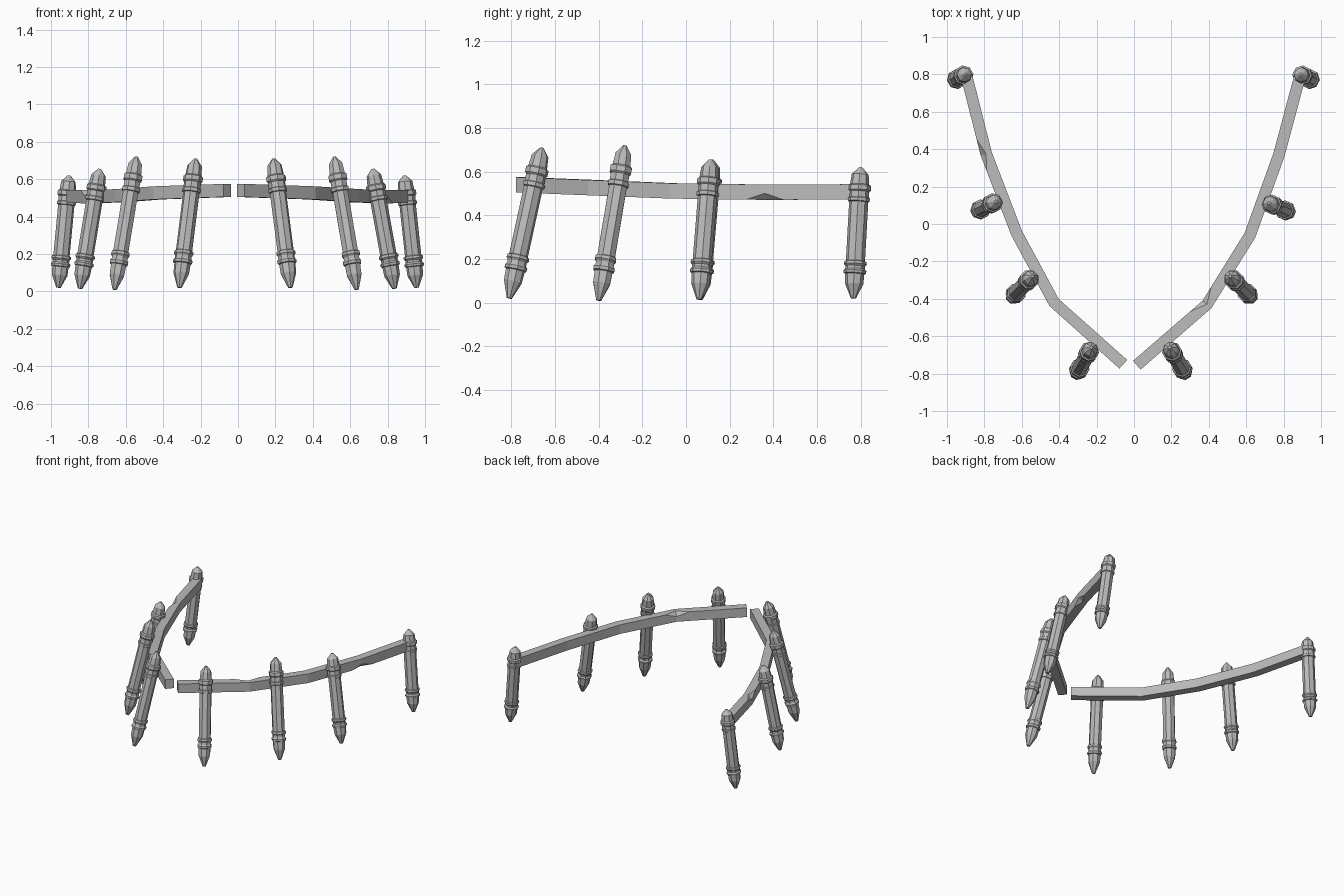
import bpy, bmesh
from mathutils import Vector

if "Cube" in bpy.data.objects:
    bpy.data.objects.remove(bpy.data.objects["Cube"])

mat = bpy.data.materials.new("weathered_grey")
mat.diffuse_color = (0.5, 0.5, 0.5, 1)
mat.use_nodes = True
mat.node_tree.nodes["Principled BSDF"].inputs["Base Color"].default_value = mat.diffuse_color


def finish(bm, name):
    bmesh.ops.remove_doubles(bm, verts=bm.verts, dist=0.0005)
    bmesh.ops.recalc_face_normals(bm, faces=bm.faces)
    me = bpy.data.meshes.new(name)
    bm.to_mesh(me)
    bm.free()
    me.materials.append(mat)
    ob = bpy.data.objects.new(name, me)
    bpy.context.collection.objects.link(ob)


def skin(bm, rings):
    """Join equal-sized rings of points into a closed tube."""
    vs = [[bm.verts.new(p) for p in r] for r in rings]
    n = len(vs[0])
    for a, b in zip(vs, vs[1:]):
        for i in range(n):
            j = (i + 1) % n
            bm.faces.new((a[i], a[j], b[j], b[i]))
    bm.faces.new(vs[0][::-1])
    bm.faces.new(vs[-1])


# Post profile: (fraction of length, radius), pointed ends and double bands
PROFILE = [(0, .012), (.11, .042), (.185, .044), (.19, .051), (.21, .053), (.225, .045),
           (.245, .045), (.26, .053), (.28, .051), (.285, .044),
           (.735, .044), (.74, .05), (.765, .051), (.77, .046), (.815, .046),
           (.825, .053), (.86, .053), (.87, .044), (.945, .039), (1, .008)]


def post(name, bottom, top):
    b, axis = Vector(bottom), Vector(top) - Vector(bottom)
    q = axis.to_track_quat('Z', 'Y')
    bm = bmesh.new()
    from math import cos, sin, pi
    skin(bm, [[b + axis * t + q @ Vector((r * cos(pi * (k + .5) / 4), r * sin(pi * (k + .5) / 4), 0))
               for k in range(8)] for t, r in PROFILE])
    finish(bm, name)


def rail(name, path, chips, half_w=.031, half_h=.035, reach=.09):
    """Square beam along path; chips maps joint index to a chipped corner (side, up)."""
    pts = [Vector(p) for p in path]
    corners = [(-1, -1), (1, -1), (1, 1), (-1, 1)]
    sections = []
    for i, p in enumerate(pts):
        d0 = (p - pts[max(i - 1, 0)]).normalized()
        d1 = (pts[min(i + 1, len(pts) - 1)] - p).normalized()
        s = (d0 + d1).normalized()
        side = Vector((s.y, -s.x, 0)).normalized()

        def section(chip):
            out = []
            for k, (u, v) in enumerate(corners):
                c = p + side * u * half_w + Vector((0, 0, v * half_h))
                a = b = c
                if chip == (u, v):
                    in_s, in_z = c - side * u * .03, c - Vector((0, 0, v * .03))
                    a, b = (in_z, in_s) if k % 2 == 0 else (in_s, in_z)
                out += [a, b]
            return out
        sections.append((section(None), section(chips.get(i)), i in chips))
    rings = []
    for i, (plain, cut, chipped) in enumerate(sections):
        for step in ((-1, 0, 1) if chipped else (0,)):
            if step == 0:
                rings.append(cut)
            else:
                other = sections[i + step][0]
                f = reach / (pts[i + step] - pts[i]).length
                rings.append([a.lerp(b, f) for a, b in zip(plain, other)])
    bm = bmesh.new()
    skin(bm, rings)
    finish(bm, name)


# Leaning posts, front to back
RIGHT = [((.28, -.81, .02), (.19, -.66, .71)), ((.635, -.40, .01), (.515, -.28, .72)),
         ((.837, .06, .015), (.72, .112, .655)), ((.955, .767, .02), (.89, .80, .62))]
LEFT = [((-.313, -.81, .02), (-.227, -.66, .71)), ((-.66, -.40, .01), (-.543, -.28, .72)),
        ((-.845, .065, .015), (-.74, .12, .655)), ((-.96, .767, .02), (-.903, .80, .62))]
for label, posts in (("right", RIGHT), ("left", LEFT)):
    for n, (b, t) in enumerate(posts, 1):
        post(f"{label}_post_{n}", b, t)

# Curved rails with chipped edges
rail("right_rail", [(.015, -.755, .54), (.39, -.43, .527), (.62, -.06, .512),
                    (.775, .37, .506), (.89, .80, .508)], {1: (-1, 1), 3: (1, -1)})
rail("left_rail", [(-.057, -.75, .54), (-.427, -.42, .527), (-.627, -.05, .512),
                   (-.79, .375, .506), (-.895, .79, .508)], {3: (-1, 1)})
